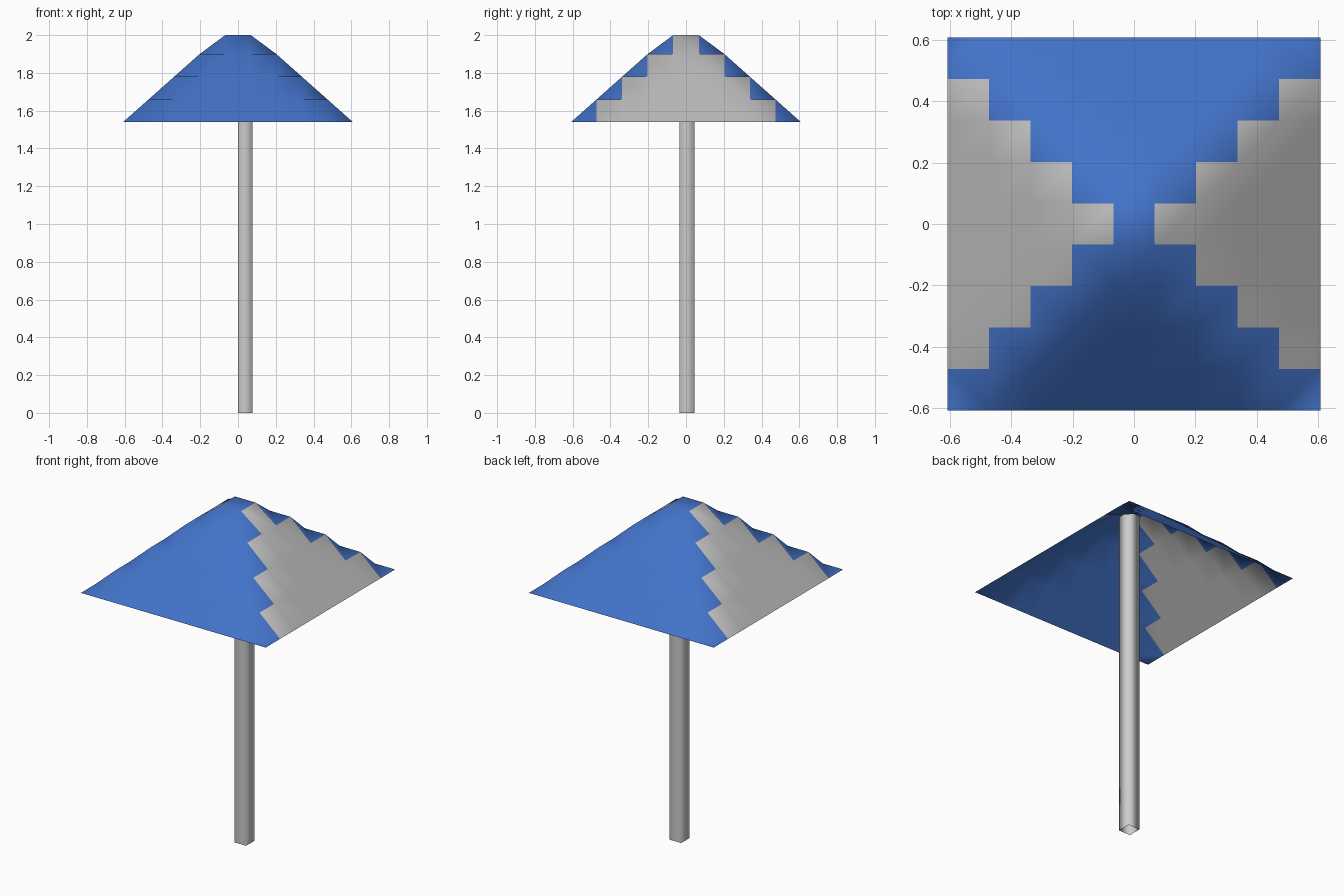
import bpy, bmesh

if "Cube" in bpy.data.objects:
    bpy.data.objects.remove(bpy.data.objects["Cube"])


def finish(bm, name, materials=()):
    mesh = bpy.data.meshes.new(name)
    bm.to_mesh(mesh)
    bm.free()
    for m in materials:
        mesh.materials.append(m)
    for p in mesh.polygons:
        p.use_smooth = True
    obj = bpy.data.objects.new(name, mesh)
    bpy.context.collection.objects.link(obj)
    return obj


blue = bpy.data.materials.new("canopy_blue")
blue.diffuse_color = (0.055, 0.17, 0.58, 1)
blue.use_nodes = True
blue.node_tree.nodes["Principled BSDF"].inputs["Base Color"].default_value = blue.diffuse_color
grey = bpy.data.materials.new("canopy_grey")
grey.diffuse_color = (0.5, 0.5, 0.5, 1)
grey.use_nodes = True
grey.node_tree.nodes["Principled BSDF"].inputs["Base Color"].default_value = grey.diffuse_color

# Canopy: 9 x 9 sheet raised into a pyramid of square rings
N, HALF = 9, 0.608
STEP = 2 * HALF / N
RING_Z = [2.0, 1.9, 1.78, 1.66, 1.54]
bm = bmesh.new()


def ring(i):
    return i - 5 if i >= 5 else 4 - i


grid = [[bm.verts.new((-HALF + i * STEP, -HALF + j * STEP,
                       RING_Z[max(ring(i), ring(j))]))
         for j in range(N + 1)] for i in range(N + 1)]

for i in range(N):
    for j in range(N):
        a, b = grid[i][j], grid[i + 1][j]
        c, d = grid[i + 1][j + 1], grid[i][j + 1]
        u, v = i - 4, j - 4
        # Hip quads fold across the ridge, leaving a level step triangle
        if abs(u) == abs(v) and u:
            faces = [(a, b, d), (b, c, d)] if u == v else [(a, b, c), (a, c, d)]
        else:
            faces = [(a, b, c, d)]
        for f in faces:
            # Side panels are grey, front and back panels blue
            bm.faces.new(f).material_index = 1 if abs(u) > abs(v) else 0
finish(bm, "canopy", (blue, grey))

# Pole: open square tube, slightly off centre
bm = bmesh.new()
outline = [(0.0, -0.034), (0.077, -0.034), (0.077, 0.045), (0.0, 0.045)]
low = [bm.verts.new((x, y, 0)) for x, y in outline]
high = [bm.verts.new((x, y, 1.95)) for x, y in outline]
for k in range(4):
    n = (k + 1) % 4
    bm.faces.new((low[k], low[n], high[n], high[k]))
finish(bm, "pole")
